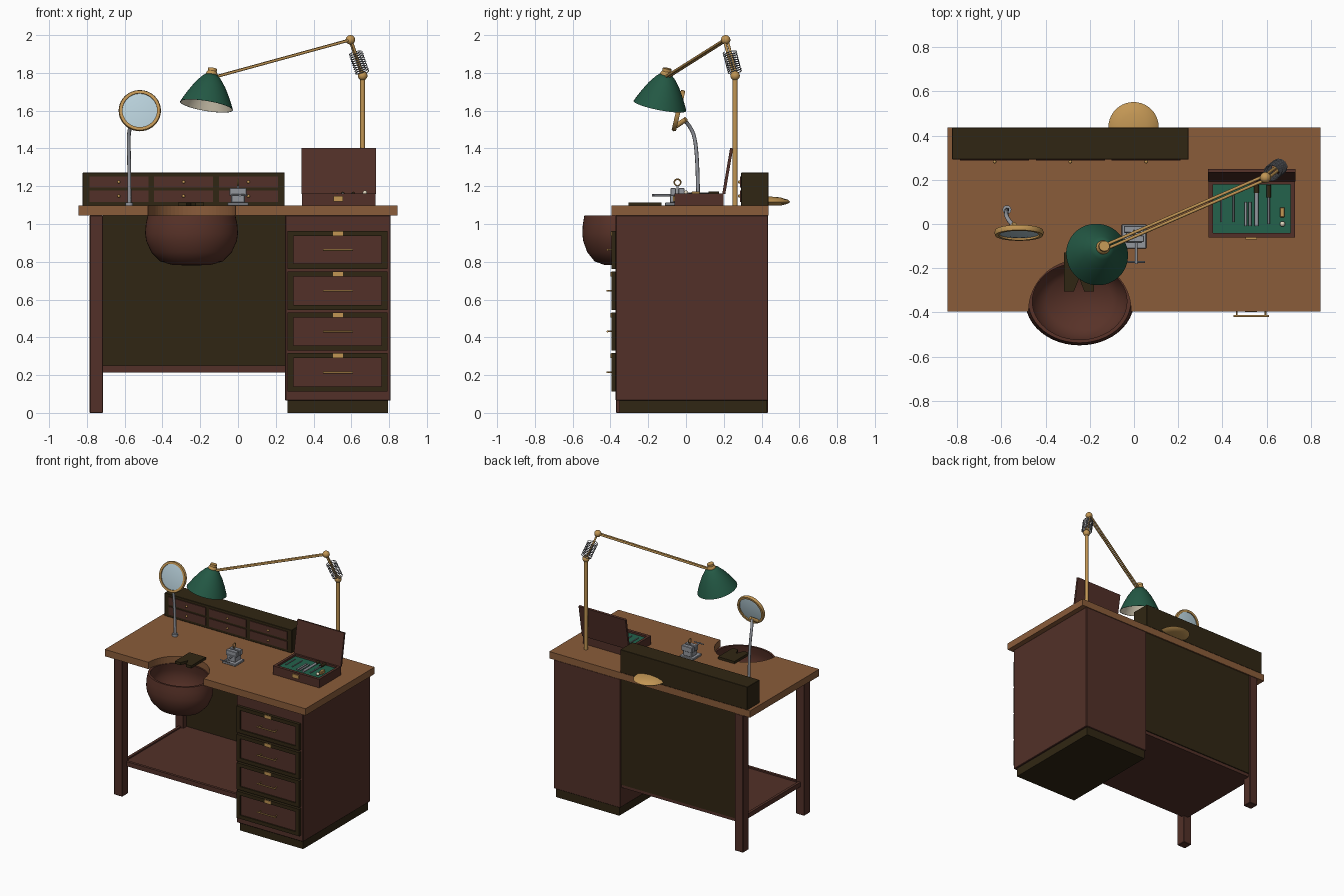
import bpy, bmesh, math
from mathutils import Vector, Matrix

if "Cube" in bpy.data.objects:
    bpy.data.objects.remove(bpy.data.objects["Cube"])


def mat(name, r, g, b):
    m = bpy.data.materials.new(name)
    lin = lambda c: ((c / 255 + 0.055) / 1.055) ** 2.4
    m.diffuse_color = (lin(r), lin(g), lin(b), 1)
    m.use_nodes = True
    m.node_tree.nodes["Principled BSDF"].inputs["Base Color"].default_value = m.diffuse_color
    return m


TOP = mat("oak top", 138, 92, 58)
WOOD = mat("red brown wood", 82, 48, 40)
DARK = mat("dark wood", 48, 38, 19)
BRASS = mat("brass", 194, 150, 84)
STEEL = mat("steel", 148, 151, 158)
GREEN = mat("green enamel", 35, 88, 68)
FELT = mat("green felt", 36, 98, 76)
CREAM = mat("cream enamel", 222, 212, 188)
GLASS = mat("lens glass", 184, 208, 218)
LEATHER = mat("leather", 88, 50, 40)


def finish(name, bm, m, smooth=False):
    bmesh.ops.recalc_face_normals(bm, faces=bm.faces)
    me = bpy.data.meshes.new(name)
    bm.to_mesh(me)
    bm.free()
    me.materials.append(m)
    ob = bpy.data.objects.new(name, me)
    bpy.context.collection.objects.link(ob)
    if smooth:
        bpy.context.view_layer.objects.active = ob
        ob.select_set(True)
        bpy.ops.object.shade_smooth_by_angle(angle=math.radians(40))
        ob.select_set(False)
    return ob


def box(name, x0, x1, y0, y1, z0, z1, m, bevel=0.0):
    bm = bmesh.new()
    bmesh.ops.create_cube(bm, size=1, matrix=Matrix.Translation(((x0 + x1) / 2, (y0 + y1) / 2, (z0 + z1) / 2))
                          @ Matrix.Diagonal((x1 - x0, y1 - y0, z1 - z0, 1)))
    if bevel:
        bmesh.ops.bevel(bm, geom=bm.edges[:], offset=bevel, segments=1, affect='EDGES')
    return finish(name, bm, m)


def rod(name, a, b, r, m, r2=None, seg=16):
    a, b = Vector(a), Vector(b)
    d = b - a
    bm = bmesh.new()
    bmesh.ops.create_cone(bm, cap_ends=True, segments=seg, radius1=r, radius2=r if r2 is None else r2, depth=d.length,
                          matrix=Matrix.Translation((a + b) / 2) @ d.to_track_quat('Z', 'Y').to_matrix().to_4x4())
    return finish(name, bm, m, True)


def ball(name, c, r, m):
    bm = bmesh.new()
    bmesh.ops.create_uvsphere(bm, u_segments=20, v_segments=12, radius=r, matrix=Matrix.Translation(c))
    return finish(name, bm, m, True)


def lathe(name, profile, m, matrix, seg=40):
    bm = bmesh.new()
    vs = [bm.verts.new((r, 0, z)) for r, z in profile]
    es = [bm.edges.new(p) for p in zip(vs, vs[1:])]
    bmesh.ops.spin(bm, geom=vs + es, cent=(0, 0, 0), axis=(0, 0, 1), angle=math.tau, steps=seg)
    bmesh.ops.remove_doubles(bm, verts=bm.verts[:], dist=1e-5)
    bm.transform(matrix)
    return finish(name, bm, m, True)


def slab(name, pts, z0, z1, m):
    bm = bmesh.new()
    f = bm.faces.new([bm.verts.new((x, y, z0)) for x, y in pts])
    new = bmesh.ops.extrude_face_region(bm, geom=[f])['geom']
    bmesh.ops.translate(bm, vec=(0, 0, z1 - z0), verts=[v for v in new if isinstance(v, bmesh.types.BMVert)])
    return finish(name, bm, m)


def tube(name, pts, r, m, kind='POLY'):
    cu = bpy.data.curves.new(name, 'CURVE')
    cu.dimensions = '3D'
    cu.bevel_depth, cu.bevel_resolution, cu.use_fill_caps = r, 2, True
    s = cu.splines.new(kind)
    s.points.add(len(pts) - 1)
    for p, c in zip(s.points, pts):
        p.co = (*c, 1)
    if kind == 'NURBS':
        s.order_u, s.use_endpoint_u = 3, True
    cu.materials.append(m)
    ob = bpy.data.objects.new(name, cu)
    bpy.context.collection.objects.link(ob)


# bench top with round cutout at the front
arc = [(-0.245 + 0.232 * math.cos(t), -0.395 + 0.232 * math.sin(t))
       for t in (math.pi * (1 - i / 32) for i in range(33))]
slab("bench_top", [(-0.845, -0.395)] + arc + [(0.845, -0.395), (0.845, 0.437), (-0.845, 0.437)], 1.045, 1.097, TOP)

# left legs, shelf, back panel
for n, y in (("front", -0.37), ("back", 0.365)):
    box(n + "_leg", -0.785, -0.715, y, y + 0.07, 0, 1.045, WOOD, 0.003)
box("lower_shelf", -0.745, 0.255, -0.30, 0.42, 0.215, 0.24, WOOD)
box("shelf_front_lip", -0.715, 0.255, -0.32, -0.30, 0.215, 0.25, WOOD)
box("shelf_side_lip", -0.755, -0.735, -0.30, 0.365, 0.215, 0.25, WOOD)
box("back_panel", -0.715, 0.255, 0.405, 0.427, 0.24, 1.045, DARK)

# drawer cabinet
box("cabinet", 0.25, 0.808, -0.372, 0.435, 0.065, 1.045, WOOD, 0.003)
box("plinth", 0.262, 0.795, -0.352, 0.428, 0, 0.066, DARK)
for i, (z0, z1) in enumerate(((0.763, 0.963), (0.545, 0.748), (0.33, 0.532), (0.112, 0.317))):
    n = f"drawer_{i + 1}"
    box(n + "_panel", 0.28, 0.77, -0.384, -0.37, z0 + 0.02, z1 - 0.02, WOOD)
    for k, (a, b, c, d) in enumerate(((0.263, 0.791, z0, z0 + 0.027), (0.263, 0.791, z1 - 0.027, z1),
                                      (0.263, 0.293, z0 + 0.027, z1 - 0.027), (0.761, 0.791, z0 + 0.027, z1 - 0.027))):
        box(f"{n}_frame_{k}", a, b, -0.394, -0.37, c, d, DARK)
    box(n + "_label", 0.503, 0.556, -0.399, -0.39, z1 - 0.027, z1 - 0.002, BRASS)
    zc = (z0 + z1) / 2
    tube(n + "_pull", [(0.45, -0.416, zc), (0.61, -0.416, zc)], 0.005, BRASS)
    for x in (0.465, 0.595):
        rod(n + "_pull_post", (x, -0.38, zc), (x, -0.416, zc), 0.004, BRASS, seg=8)

# small drawer chest along the back
box("small_chest", -0.823, 0.247, 0.292, 0.437, 1.097, 1.272, DARK, 0.002)
for c in range(3):
    for z0, z1 in ((1.193, 1.252), (1.117, 1.178)):
        x0 = -0.787 + c * 0.343
        box("small_drawer", x0, x0 + 0.312, 0.287, 0.30, z0, z1, WOOD)
        ball("small_knob", (x0 + 0.156, 0.282, (z0 + z1) / 2), 0.008, BRASS)

# brass dish behind the chest
lathe("brass_dish", [(0, 1.098), (0.07, 1.099), (0.1, 1.107), (0.114, 1.117), (0.1, 1.129), (0.06, 1.141), (0, 1.146)],
      BRASS, Matrix.Translation((-0.002, 0.438, 0)))

# leather catch pouch and notched bench pin
lathe("leather_pouch", [(0, 0.78), (0.1, 0.783), (0.165, 0.802), (0.213, 0.85), (0.24, 0.91), (0.246, 0.95),
                        (0.242, 1.0), (0.232, 1.046), (0.214, 1.046), (0.228, 0.99), (0.23, 0.94), (0.2, 0.862),
                        (0.15, 0.815), (0, 0.795)],
      LEATHER, Matrix.Translation((-0.246, -0.35, 0)) @ Matrix.Diagonal((1, 0.81, 1, 1)), 48)
slab("bench_pin", [(-0.317, -0.13), (-0.317, -0.305), (-0.272, -0.305), (-0.248, -0.245), (-0.225, -0.305),
                   (-0.18, -0.305), (-0.18, -0.13)], 1.095, 1.115, DARK)

# small steel vise
box("vise_base", -0.056, 0.056, -0.112, -0.002, 1.097, 1.113, STEEL, 0.003)
box("vise_body", -0.036, 0.036, -0.085, -0.015, 1.113, 1.16, STEEL, 0.003)
box("vise_rear_jaw", -0.045, 0.045, -0.04, -0.008, 1.15, 1.19, STEEL, 0.003)
box("vise_front_jaw", -0.045, 0.045, -0.082, -0.052, 1.15, 1.19, STEEL, 0.003)
rod("vise_screw", (0.01, -0.05, 1.152), (0.01, -0.18, 1.152), 0.006, STEEL)
rod("vise_handle", (-0.03, -0.172, 1.152), (0.05, -0.172, 1.152), 0.004, STEEL)
rod("vise_ring_stem", (0, -0.045, 1.15), (0, -0.045, 1.205), 0.006, STEEL)
tube("vise_ring", [(0, -0.045 + 0.017 * math.cos(i * math.tau / 20), 1.22 + 0.017 * math.sin(i * math.tau / 20))
                   for i in range(21)], 0.004, BRASS)

# open tool case with felt lining
box("case_floor", 0.338, 0.728, -0.06, 0.195, 1.097, 1.135, WOOD)
box("case_front", 0.338, 0.728, -0.062, -0.04, 1.097, 1.162, WOOD)
box("case_back", 0.338, 0.728, 0.178, 0.198, 1.097, 1.162, WOOD)
box("case_left", 0.338, 0.358, -0.04, 0.178, 1.097, 1.162, WOOD)
box("case_right", 0.708, 0.728, -0.04, 0.178, 1.097, 1.162, WOOD)
box("case_felt", 0.358, 0.708, -0.04, 0.178, 1.135, 1.148, FELT)
box("case_latch", 0.505, 0.557, -0.07, -0.06, 1.12, 1.148, BRASS)
lid = box("case_lid", -0.197, 0.197, -0.008, 0.008, 0, 0.245, WOOD)
lid.location, lid.rotation_euler = (0.533, 0.2, 1.16), (-0.17, 0, 0)
for x, y0, y1, r in ((0.395, 0.01, 0.12, 0.004), (0.45, 0.01, 0.13, 0.004), (0.505, -0.01, 0.1, 0.006),
                     (0.525, -0.01, 0.1, 0.006), (0.555, -0.01, 0.15, 0.009), (0.61, 0, 0.13, 0.005)):
    rod("hand_tool", (x, y0, 1.158), (x, y1, 1.158), r, STEEL, seg=10)
rod("tool_handle", (0.61, 0.12, 1.16), (0.61, 0.176, 1.16), 0.011, DARK)
rod("punch_handle", (0.555, 0.14, 1.16), (0.555, 0.176, 1.16), 0.011, DARK)
box("brass_block", 0.66, 0.682, 0.03, 0.075, 1.148, 1.172, BRASS, 0.003)
ball("pearl_bead", (0.672, 0.0, 1.165), 0.012, CREAM)

# magnifier on a gooseneck
tilt = Matrix.Translation((-0.52, -0.04, 1.6)) @ Vector((0, -0.974, 0.227)).to_track_quat('Z', 'Y').to_matrix().to_4x4()
lathe("magnifier_rim", [(0.092, -0.012), (0.108, -0.012), (0.112, 0), (0.108, 0.012), (0.092, 0.012), (0.092, -0.012)],
      BRASS, tilt)
lathe("magnifier_lens", [(0, -0.01), (0.06, -0.008), (0.094, -0.003), (0.094, 0.003), (0.06, 0.008), (0, 0.01)],
      GLASS, tilt)
rod("magnifier_foot", (-0.575, 0.065, 1.097), (-0.575, 0.065, 1.115), 0.02, STEEL)
tube("magnifier_neck", [(-0.575, 0.065, 1.1), (-0.575, 0.063, 1.22), (-0.577, 0.058, 1.36), (-0.58, 0.045, 1.47),
                        (-0.568, 0.015, 1.525), (-0.545, -0.008, 1.55)], 0.01, STEEL, 'NURBS')
rod("magnifier_joint", (-0.54, -0.0, 1.555), (-0.57, -0.05, 1.52), 0.013, BRASS)

# jointed lamp: post, arms, spring
P, Q, H = Vector((0.66, 0.26, 1.785)), Vector((0.595, 0.21, 1.975)), Vector((-0.135, -0.107, 1.775))
rod("lamp_post", (0.66, 0.26, 1.097), P, 0.013, BRASS)
ball("lamp_elbow", P, 0.025, BRASS)
ball("lamp_shoulder", Q, 0.025, BRASS)
side = (H - Q).cross(Vector((0, 0, 1))).normalized() * 0.009
for s in (-1, 1):
    rod("upper_arm", Q + side * s, H + side * s, 0.007, BRASS, seg=12)
    rod("lower_arm", P + side * s, Q + side * s, 0.007, BRASS, seg=12)
rot = (Q - P).to_track_quat('Z', 'Y').to_matrix()
start = P + Vector((0.004, 0.004, 0)) + (Q - P) * 0.08
tube("lamp_spring", [start + (Q - P) * 0.58 * (i / 120)
                     + rot @ Vector((0.036 * math.cos(i * math.tau / 12), 0.036 * math.sin(i * math.tau / 12), 0))
                     for i in range(121)], 0.0025, STEEL)

# lamp head, tilted towards the front left
head = Matrix.Translation((-0.167, -0.138, 1.625)) @ Vector((0.165, 0.195, 1)).to_track_quat('Z', 'Y').to_matrix().to_4x4()
lathe("lamp_shade", [(0, 0.172), (0.033, 0.17), (0.052, 0.153), (0.083, 0.112), (0.112, 0.062), (0.132, 0.022),
                     (0.142, 0), (0.139, 0)], GREEN, head)
lathe("lamp_shade_lining", [(0.139, 0), (0.127, 0.022), (0.107, 0.06), (0.078, 0.108), (0.048, 0.147), (0, 0.16)],
      CREAM, head)
rod("lamp_cap", head @ Vector((0, 0, 0.16)), head @ Vector((0, 0, 0.205)), 0.024, BRASS)
ball("lamp_head_joint", head @ Vector((0, 0, 0.168)), 0.032, BRASS)
ball("lamp_bulb", head @ Vector((0, 0, 0.095)), 0.032, CREAM)
